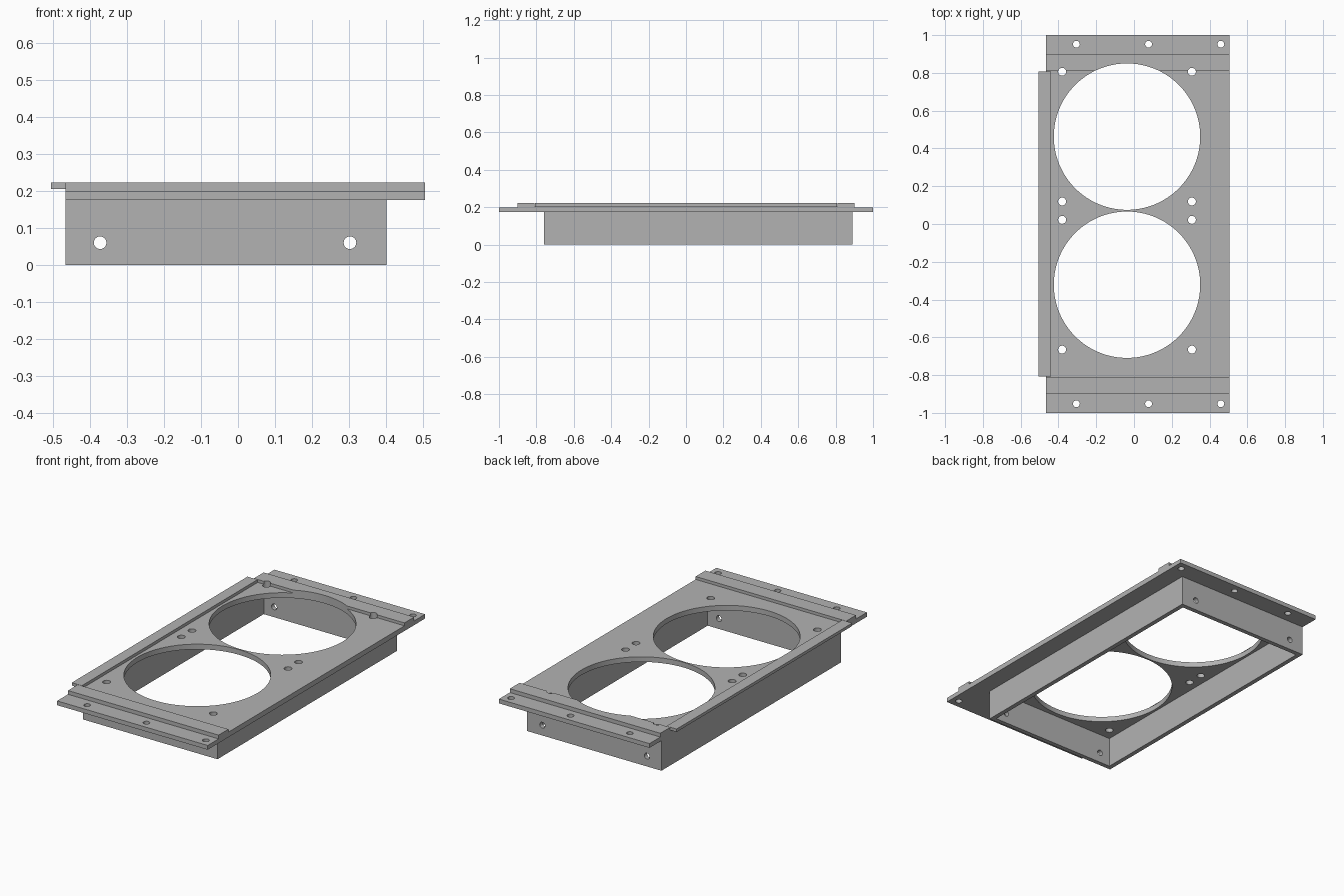
import bpy, bmesh, math
from mathutils import Matrix, Vector

if "Cube" in bpy.data.objects:
    bpy.data.objects.remove(bpy.data.objects["Cube"], do_unlink=True)

# One plain grey for the whole bracket
grey = bpy.data.materials.new("plain_grey")
grey.use_nodes = True
colour = (0.45, 0.45, 0.45, 1)
grey.diffuse_color = colour
grey.node_tree.nodes["Principled BSDF"].inputs["Base Color"].default_value = colour


def make_object(name, bm):
    bmesh.ops.recalc_face_normals(bm, faces=bm.faces[:])
    mesh = bpy.data.meshes.new(name)
    bm.to_mesh(mesh)
    bm.free()
    mesh.materials.append(grey)
    obj = bpy.data.objects.new(name, mesh)
    bpy.context.collection.objects.link(obj)
    return obj


def add_box(bm, low, high):
    low, high = Vector(low), Vector(high)
    matrix = Matrix.Translation((low + high) / 2) @ Matrix.Diagonal((*(high - low), 1))
    bmesh.ops.create_cube(bm, size=1, matrix=matrix)


def add_cylinder(bm, centre, radius, depth, segments=32, turn=0):
    matrix = Matrix.Translation(centre) @ Matrix.Rotation(turn, 4, "X")
    bmesh.ops.create_cone(bm, cap_ends=True, segments=segments, radius1=radius,
                          radius2=radius, depth=depth, matrix=matrix)


def cut(obj, cutter):
    mod = obj.modifiers.new("cut", "BOOLEAN")
    mod.operation = "DIFFERENCE"
    mod.solver = "EXACT"
    mod.object = cutter
    bpy.ops.object.select_all(action="DESELECT")
    obj.select_set(True)
    bpy.context.view_layer.objects.active = obj
    bpy.ops.object.modifier_apply(modifier=mod.name)
    bpy.ops.object.shade_smooth_by_angle(angle=math.radians(30))
    bpy.data.objects.remove(cutter, do_unlink=True)


# Stepped plate: end flanges, raised ribs and recessed middle as one profile
X0, X1 = -0.465, 0.505
half = [(1, 0.175), (1, 0.2), (0.9, 0.2), (0.9, 0.222), (0.81, 0.222), (0.81, 0.205)]
profile = half + [(-y, z) for y, z in reversed(half)]
bm = bmesh.new()
face = bm.faces.new([bm.verts.new((X0, y, z)) for y, z in profile])
sweep = bmesh.ops.extrude_face_region(bm, geom=[face], use_keep_orig=True)
bmesh.ops.translate(bm, vec=(X1 - X0, 0, 0),
                    verts=[v for v in sweep["geom"] if isinstance(v, bmesh.types.BMVert)])
plate = make_object("mounting_plate", bm)

# Fan openings with four screw holes each, and flange screw holes
bm = bmesh.new()
CX, SCREW = -0.037, 0.3435
for cy in (0.4625, -0.3215):
    add_cylinder(bm, (CX, cy, 0.2), 0.3875, 0.2, 128)
    for sx in (-SCREW, SCREW):
        for sy in (-SCREW, SCREW):
            add_cylinder(bm, (CX + sx, cy + sy, 0.2), 0.021, 0.2)
for x in (-0.305, 0.077, 0.46):
    for y in (-0.952, 0.952):
        add_cylinder(bm, (x, y, 0.2), 0.018, 0.2)
cut(plate, make_object("plate_cutter", bm))

# Overhanging lip along one long edge
bm = bmesh.new()
add_box(bm, (-0.505, -0.808, 0.205), (-0.44, 0.808, 0.222))
make_object("side_lip", bm)

# Open rectangular skirt below the plate, with cross holes in the end walls
WALL = 0.026
bm = bmesh.new()
add_box(bm, (X0, -0.76, 0), (0.4, 0.89, 0.175))
skirt = make_object("skirt_frame", bm)
bm = bmesh.new()
add_box(bm, (X0 + WALL, -0.76 + WALL, -0.1), (0.4 - WALL, 0.89 - WALL, 0.3))
cut(skirt, make_object("skirt_cutter", bm))
bm = bmesh.new()
for x in (-0.372, 0.302):
    add_cylinder(bm, (x, 0, 0.06), 0.017, 3, turn=math.pi / 2)
cut(skirt, make_object("cross_hole_cutter", bm))
